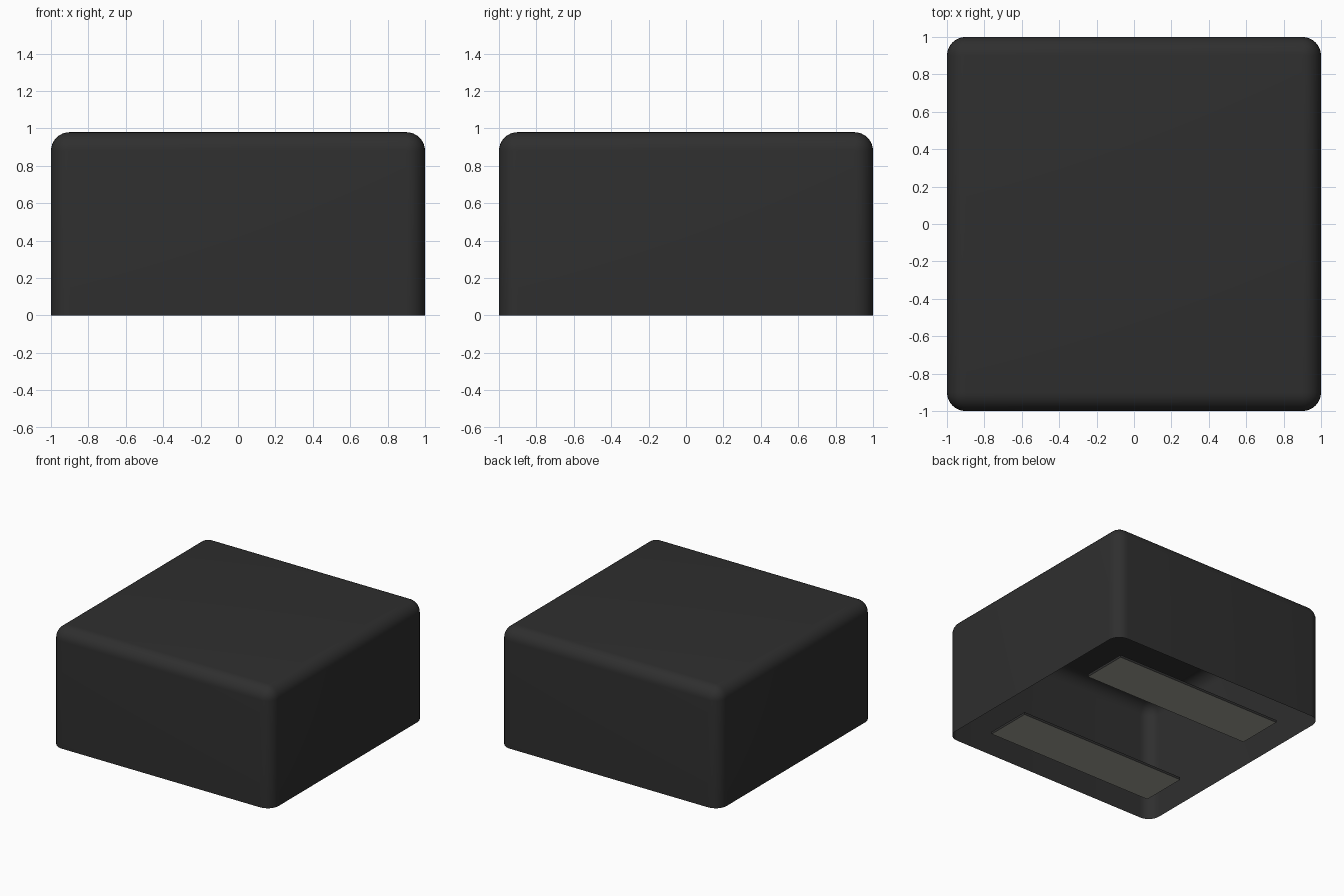
import bpy
import bmesh
import math
from mathutils import Matrix

HEIGHT = 0.98
RADIUS = 0.1

default = bpy.data.objects.get("Cube")
if default:
    bpy.data.objects.remove(default, do_unlink=True)


def make_material(name, rgb):
    mat = bpy.data.materials.new(name)
    mat.use_nodes = True
    colour = (*rgb, 1)
    mat.diffuse_color = colour
    shader = mat.node_tree.nodes["Principled BSDF"]
    shader.inputs["Base Color"].default_value = colour
    shader.inputs["Roughness"].default_value = 0.8
    return mat


def box_mesh(size, centre):
    bm = bmesh.new()
    bmesh.ops.create_cube(bm, size=1)
    bm.transform(Matrix.Translation(centre) @ Matrix.Diagonal((*size, 1)))
    bm.normal_update()
    return bm


def make_object(name, bm, materials):
    mesh = bpy.data.meshes.new(name)
    bm.to_mesh(mesh)
    bm.free()
    for mat in materials:
        mesh.materials.append(mat)
    obj = bpy.data.objects.new(name, mesh)
    bpy.context.collection.objects.link(obj)
    return obj


charcoal = make_material("charcoal", (0.028, 0.028, 0.028))
strip_grey = make_material("strip grey", (0.36, 0.36, 0.32))

# Hollow cover, open underneath, with rounded top and upright edges
bm = box_mesh((2, 2, HEIGHT), (0, 0, HEIGHT / 2))
bottom = [f for f in bm.faces if f.normal.z < -0.5]
bmesh.ops.delete(bm, geom=bottom, context="FACES_ONLY")
rounded = [e for e in bm.edges if not e.is_boundary]
bmesh.ops.bevel(bm, geom=rounded, offset=RADIUS, offset_type="OFFSET",
                segments=8, profile=0.5, affect="EDGES")
cover = make_object("cover", bm, [charcoal])
bpy.context.view_layer.objects.active = cover
cover.select_set(True)
bpy.ops.object.shade_smooth_by_angle(angle=math.radians(40))

# Two fastening strips across the open base, grey on the underside
for name, side in (("back_strip", 1), ("front_strip", -1)):
    bm = box_mesh((1.53, 0.385, 0.02), (0, side * 0.563, 0.01))
    for face in bm.faces:
        face.material_index = 1 if face.normal.z < -0.5 else 0
    make_object(name, bm, [charcoal, strip_grey])
